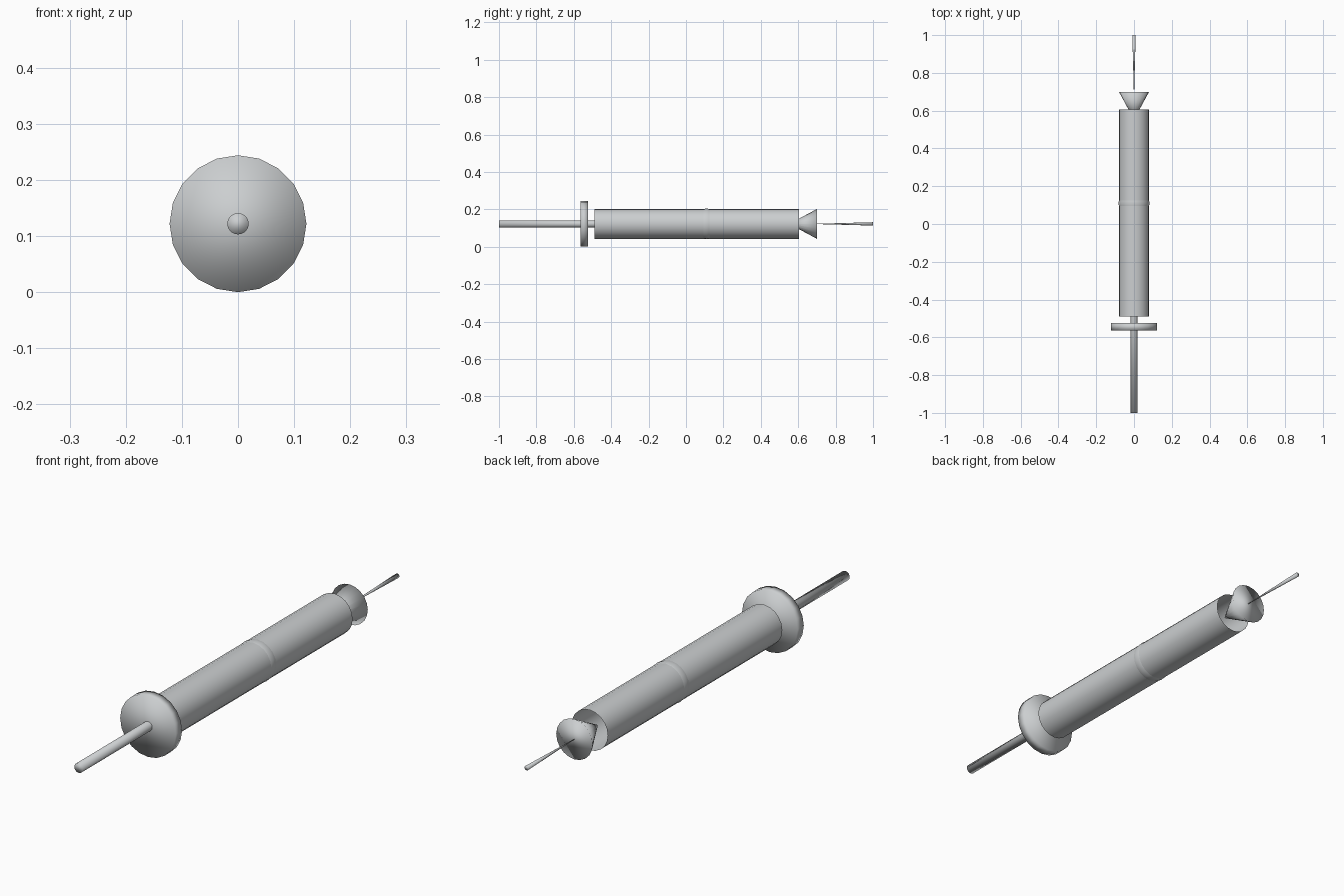
import bpy
import bmesh
from math import pi, sin, cos

cube = bpy.data.objects.get("Cube")
if cube:
    bpy.data.objects.remove(cube, do_unlink=True)

AXIS_Z = 0.122
SIDES = 20

# One pale grey for every part
grey = bpy.data.materials.new("pale_grey")
grey.use_nodes = True
colour = (0.6, 0.62, 0.63, 1)
grey.diffuse_color = colour
grey.node_tree.nodes["Principled BSDF"].inputs["Base Color"].default_value = colour


def turned(name, profile, cap=True):
    """Revolve (y, radius) points about the long axis, smooth all over."""
    bm = bmesh.new()
    rings = []
    for y, r in profile:
        angles = [2 * pi * i / SIDES for i in range(SIDES)]
        rings.append([bm.verts.new((r * sin(a), y, AXIS_Z + r * cos(a))) for a in angles])
    for a, b in zip(rings, rings[1:]):
        for i in range(SIDES):
            j = (i + 1) % SIDES
            bm.faces.new((a[i], b[i], b[j], a[j]))
    if cap:
        bm.faces.new(rings[0])
        bm.faces.new(rings[-1][::-1])
    bmesh.ops.recalc_face_normals(bm, faces=bm.faces)
    for face in bm.faces:
        face.smooth = True
    mesh = bpy.data.meshes.new(name)
    bm.to_mesh(mesh)
    bm.free()
    mesh.materials.append(grey)
    obj = bpy.data.objects.new(name, mesh)
    bpy.context.collection.objects.link(obj)
    return obj


# Open tube, finger flange and sliding rod
turned("barrel", [(-0.49, 0.08), (0.605, 0.08)], cap=False)
turned("finger_flange", [(-0.565, 0.122), (-0.525, 0.122)])
turned("plunger_rod", [(-1.0, 0.019), (0.1, 0.019)])

# Round stopper pressed against the inside of the barrel
R = 0.082
STEPS = 12
turned("stopper", [(0.11 - R * cos(pi * k / STEPS), R * sin(pi * k / STEPS))
                   for k in range(1, STEPS)])

# Flared nozzle and tapered needle
turned("nozzle", [(0.56, 0.004), (0.70, 0.08)])
turned("needle", [(0.70, 0.001), (1.0, 0.009)])
